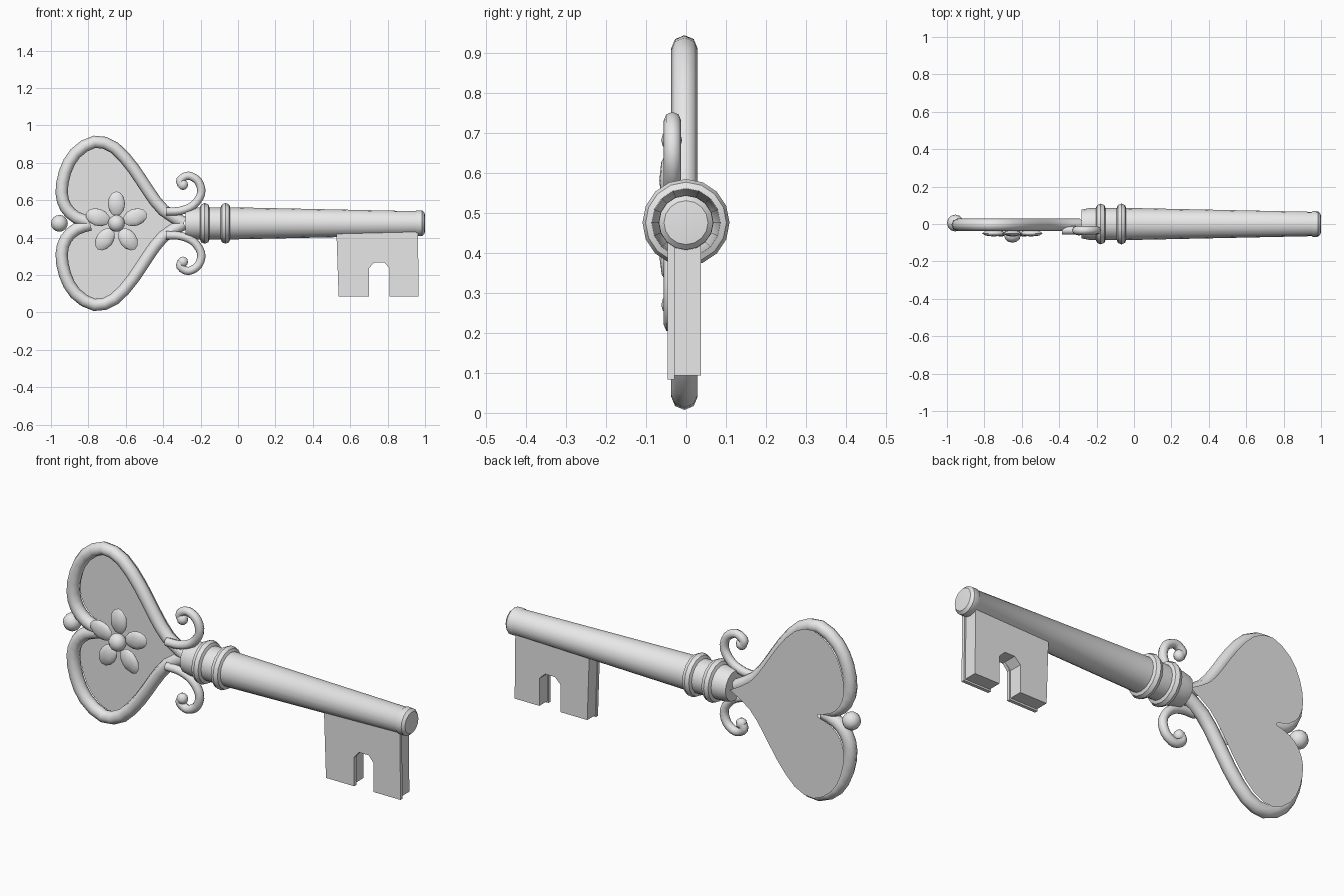
import bpy, bmesh, math
from mathutils import Vector, Matrix

cube = bpy.data.objects.get("Cube")
if cube:
    bpy.data.objects.remove(cube, do_unlink=True)

AXIS = 0.476  # height of the shaft's centre line

metal = bpy.data.materials.new("pale grey metal")
metal.use_nodes = True
metal.diffuse_color = (0.8, 0.8, 0.8, 1)
metal.node_tree.nodes["Principled BSDF"].inputs["Base Color"].default_value = (0.8, 0.8, 0.8, 1)


def finish(obj, angle=40):
    """Give the part its colour and smooth shading with sharp edges kept."""
    obj.data.materials.clear()
    obj.data.materials.append(metal)
    bpy.ops.object.select_all(action='DESELECT')
    obj.select_set(True)
    bpy.context.view_layer.objects.active = obj
    bpy.ops.object.shade_smooth_by_angle(angle=math.radians(angle))
    return obj


def from_bmesh(name, bm, angle=40):
    mesh = bpy.data.meshes.new(name)
    bm.to_mesh(mesh)
    bm.free()
    obj = bpy.data.objects.new(name, mesh)
    bpy.context.collection.objects.link(obj)
    return finish(obj, angle)


def smooth_path(points, steps):
    """Catmull-Rom curve through 2D points."""
    pts = [Vector(p) for p in points]
    pts = [2 * pts[0] - pts[1]] + pts + [2 * pts[-1] - pts[-2]]
    path = []
    for a, b, c, d in zip(pts, pts[1:], pts[2:], pts[3:]):
        for i in range(steps):
            t = i / steps
            path.append(0.5 * (2 * b + (c - a) * t + (2 * a - 5 * b + 4 * c - d) * t * t
                               + (3 * b - a - 3 * c + d) * t ** 3))
    return path + [pts[-2]]


def tube(name, path, y, radius):
    curve = bpy.data.curves.new(name, 'CURVE')
    curve.dimensions = '3D'
    curve.bevel_depth = radius
    curve.bevel_resolution = 2
    curve.use_fill_caps = True
    spline = curve.splines.new('POLY')
    spline.points.add(len(path) - 1)
    for point, (x, z) in zip(spline.points, path):
        point.co = (x, y, z, 1)
    obj = bpy.data.objects.new(name, curve)
    bpy.context.collection.objects.link(obj)
    bpy.ops.object.select_all(action='DESELECT')
    obj.select_set(True)
    bpy.context.view_layer.objects.active = obj
    bpy.ops.object.convert(target='MESH')
    return finish(bpy.context.object, 60)


def ball(name, centre, size, turn=0, u=12, v=8):
    bm = bmesh.new()
    place = (Matrix.Translation(centre) @ Matrix.Rotation(turn, 4, 'Y')
             @ Matrix.Diagonal((*size, 1)))
    bmesh.ops.create_uvsphere(bm, u_segments=u, v_segments=v, radius=1, matrix=place)
    return from_bmesh(name, bm, 60)


def lathe(name, profile, sides=16):
    """Spin an (x, radius) profile around the shaft's axis."""
    bm = bmesh.new()
    verts = [bm.verts.new((x, 0, AXIS + r)) for x, r in profile]
    edges = [bm.edges.new(pair) for pair in zip(verts, verts[1:])]
    bmesh.ops.spin(bm, geom=verts + edges, cent=(0, 0, AXIS), axis=(1, 0, 0),
                   angle=math.tau, steps=sides)
    bmesh.ops.remove_doubles(bm, verts=bm.verts, dist=1e-4)
    bmesh.ops.recalc_face_normals(bm, faces=bm.faces)
    return from_bmesh(name, bm)


def slab(name, outline, y_front, y_back):
    bm = bmesh.new()
    face = bm.faces.new([bm.verts.new((x, y_front, z)) for x, z in outline])
    if y_back != y_front:
        extra = bmesh.ops.extrude_face_region(bm, geom=[face])["geom"]
        bmesh.ops.translate(bm, vec=(0, y_back - y_front, 0),
                            verts=[g for g in extra if isinstance(g, bmesh.types.BMVert)])
    bmesh.ops.recalc_face_normals(bm, faces=bm.faces)
    return from_bmesh(name, bm, 30)


def flip(path):
    return [Vector((x, 2 * AXIS - z)) for x, z in path]


# Heart-shaped bow: two tubes and a thin backing sheet
lobe = smooth_path([(-0.79, 0.482), (-0.865, 0.507), (-0.92, 0.56), (-0.943, 0.64),
                    (-0.925, 0.75), (-0.87, 0.85), (-0.767, 0.912), (-0.66, 0.88),
                    (-0.56, 0.77), (-0.48, 0.65), (-0.40, 0.547), (-0.29, 0.478)], 2)
tube("upper_heart_tube", lobe, -0.004, 0.033)
tube("lower_heart_tube", flip(lobe), -0.004, 0.033)
slab("heart_backing", lobe + flip(lobe)[::-1], 0.05, 0.05)
ball("end_bead", (-0.955, 0.005, AXIS), (0.045, 0.045, 0.045))

# Curled scrolls beside the collar
scroll = smooth_path([(-0.385, 0.54), (-0.31, 0.543), (-0.24, 0.572), (-0.197, 0.635),
                      (-0.212, 0.70), (-0.265, 0.731), (-0.308, 0.708), (-0.302, 0.682)], 3)
for label, path in (("upper", scroll), ("lower", flip(scroll))):
    tube(label + "_scroll", path, -0.034, 0.022)
    tip = path[-1]
    ball(label + "_scroll_tip", (tip.x + 0.008, -0.036, tip.y), (0.028, 0.026, 0.028), u=10, v=6)

# Flower with five petals
for i in range(5):
    angle = math.radians(90 + 72 * i)
    ball("petal_%d" % (i + 1),
         (-0.65 + 0.105 * math.cos(angle), -0.05, AXIS + 0.105 * math.sin(angle)),
         (0.066, 0.017, 0.046), -angle, u=8, v=6)
ball("flower_centre", (-0.65, -0.06, AXIS), (0.045, 0.04, 0.045))

# Shaft with tapered body and rounded end
lathe("shaft", [(-0.28, 0), (-0.28, 0.077), (-0.24, 0.085), (-0.13, 0.086), (-0.04, 0.086),
                (0.95, 0.065), (0.955, 0.069), (0.985, 0.068), (0.998, 0.055), (1.0, 0.03),
                (1.0, 0)])

# Two collar rings
for label, x in (("inner", -0.178), ("outer", -0.067)):
    ring = [(x + 0.027 * math.cos(a), 0.082 + 0.027 * math.sin(a))
            for a in (math.tau * k / 8 for k in range(9))]
    lathe(label + "_collar_ring", ring)


# Notched bit: thick body with a thin facing
def bit_outline(left, right, low, grow):
    return [(left - 0.008, 0.44), (left + 0.004, low), (0.70 - grow, low), (0.70 - grow, 0.235),
            (0.727, 0.267), (0.783, 0.267), (0.81 + grow, 0.235), (0.81 + grow, low),
            (right, low), (right - 0.004, 0.44)]


slab("bit_body", bit_outline(0.537, 0.958, 0.093, 0.006), -0.029, 0.038)
slab("bit_facing", bit_outline(0.534, 0.966, 0.084, 0), -0.046, -0.029)
